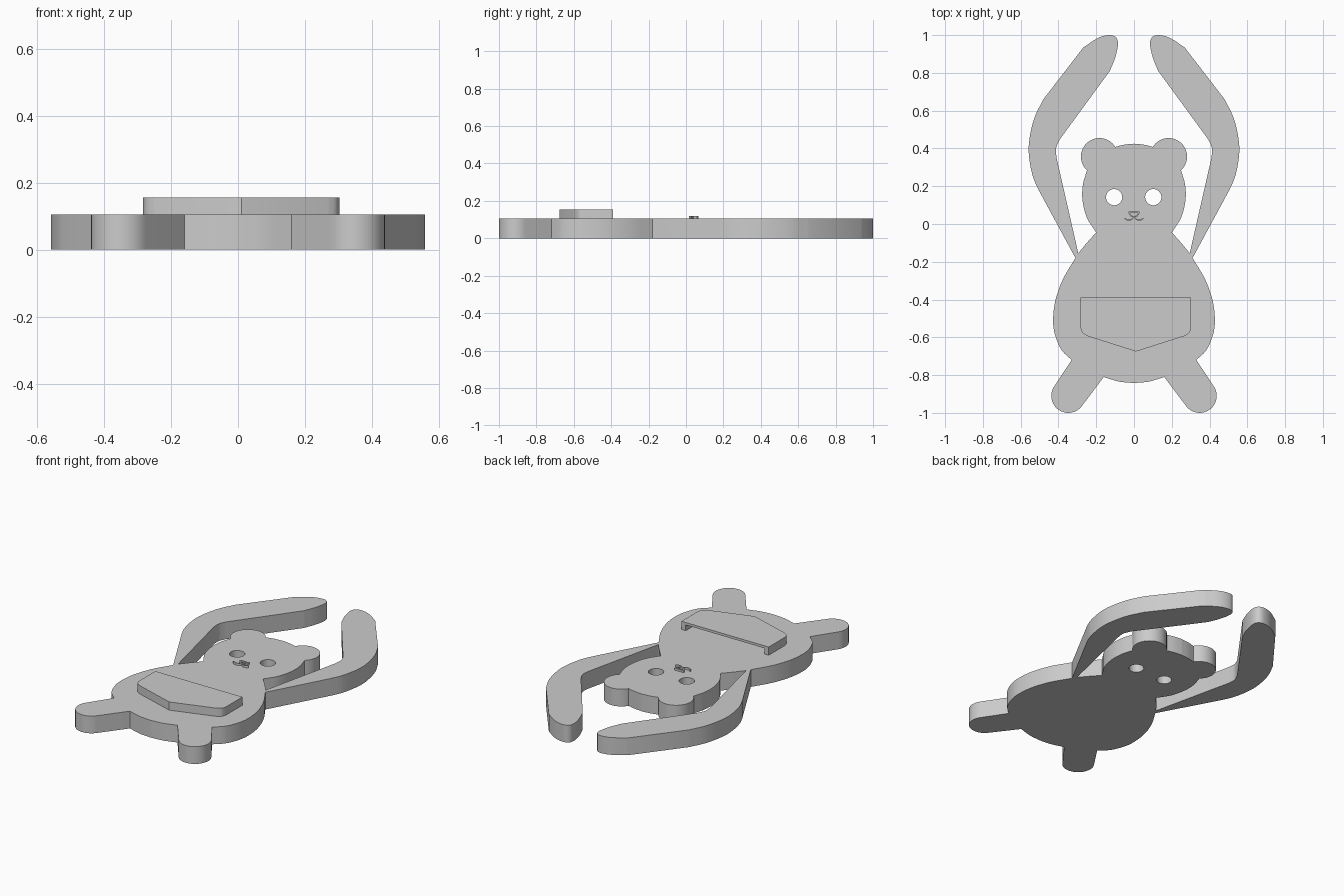
import bpy
import bmesh
from math import sin, cos, radians
from mathutils import Vector

if "Cube" in bpy.data.objects:
    bpy.data.objects.remove(bpy.data.objects["Cube"], do_unlink=True)

grey = bpy.data.materials.new("plain grey")
grey.use_nodes = True
grey.diffuse_color = (0.6, 0.6, 0.6, 1)
grey.node_tree.nodes["Principled BSDF"].inputs["Base Color"].default_value = (0.6, 0.6, 0.6, 1)


def smooth(pts, steps=6):
    """Catmull-Rom curve through the points."""
    p = [Vector(q) for q in pts]
    p = [2 * p[0] - p[1]] + p + [2 * p[-1] - p[-2]]
    out = []
    for a, b, c, d in zip(p, p[1:], p[2:], p[3:]):
        for i in range(steps):
            t = i / steps
            out.append(0.5 * (2 * b + (c - a) * t + (2 * a - 5 * b + 4 * c - d) * t * t
                              + (3 * b - a - 3 * c + d) * t ** 3))
    return out + [p[-2]]


def arc(x, y, r, start, end, n=20):
    angles = [radians(start + (end - start) * i / n) for i in range(n + 1)]
    return [Vector((x + r * cos(a), y + r * sin(a))) for a in angles]


def ribbon(pts, width):
    """Outline of a stroke of constant width."""
    p = [Vector(q) for q in pts]
    left, right = [], []
    for i, q in enumerate(p):
        d = (p[min(i + 1, len(p) - 1)] - p[max(i - 1, 0)]).normalized() * width / 2
        left.append(q + Vector((-d.y, d.x)))
        right.append(q - Vector((-d.y, d.x)))
    return left + right[::-1]


def slab(name, loops, z0, z1):
    """Extrude closed outlines between two heights; inner loops become holes."""
    cu = bpy.data.curves.new(name, "CURVE")
    cu.dimensions = "2D"
    cu.fill_mode = "BOTH"
    cu.extrude = (z1 - z0) / 2
    for loop in loops:
        sp = cu.splines.new("POLY")
        sp.points.add(len(loop) - 1)
        for pt, q in zip(sp.points, loop):
            pt.co = (q[0], q[1], 0, 1)
        sp.use_cyclic_u = True
    ob = bpy.data.objects.new(name, cu)
    bpy.context.collection.objects.link(ob)
    bpy.ops.object.select_all(action="DESELECT")
    ob.select_set(True)
    bpy.context.view_layer.objects.active = ob
    bpy.ops.object.convert(target="MESH")
    ob = bpy.context.object
    ob.name = name
    bm = bmesh.new()
    bm.from_mesh(ob.data)
    bmesh.ops.remove_doubles(bm, verts=bm.verts, dist=0.0002)
    bmesh.ops.translate(bm, verts=bm.verts, vec=(0, 0, (z0 + z1) / 2))
    bmesh.ops.recalc_face_normals(bm, faces=bm.faces)
    bm.to_mesh(ob.data)
    bm.free()
    ob.data.materials.clear()
    ob.data.materials.append(grey)
    bpy.ops.object.shade_smooth_by_angle(angle=radians(30))
    return ob


# Half silhouette, from the crown down to the tail
half = smooth([(0, 0.425), (0.05, 0.42), (0.1, 0.408)])
half += arc(0.183, 0.357, 0.098, 145, -48)
half += smooth([(0.252, 0.275), (0.27, 0.21), (0.273, 0.13), (0.25, 0.035), (0.2, -0.045)])
half += smooth([(0.205, -0.05), (0.25, -0.1), (0.295, -0.155)])
# raised arm: inner edge, hand, outer edge
half += smooth([(0.41, 0.35), (0.413, 0.4), (0.395, 0.445)])
half += smooth([(0.128, 0.81), (0.1, 0.88), (0.085, 0.95), (0.095, 0.988), (0.13, 1.0),
                (0.19, 0.985), (0.268, 0.935)])
half += smooth([(0.48, 0.66), (0.528, 0.56), (0.555, 0.44), (0.555, 0.35), (0.535, 0.25), (0.505, 0.18)])
# belly and leg
half += smooth([(0.31, -0.18), (0.375, -0.29), (0.415, -0.4), (0.428, -0.5), (0.42, -0.58),
                (0.385, -0.665), (0.33, -0.72)])
half += arc(0.348, -0.91, 0.09, 35, -145)
half += smooth([(0.16, -0.81), (0.08, -0.834), (0, -0.842)])
outline = half + [Vector((-p.x, p.y)) for p in half[-2:0:-1]]

eyes = [arc(x, 0.142, 0.043, 0, 348, 29) for x in (-0.105, 0.102)]
slab("bear_body", [outline] + eyes, 0, 0.105)

# Nose and mouth
slab("nose", [ribbon([(-0.03, 0.062), (0.03, 0.062)], 0.007)], 0.1, 0.118)
for s, side in ((1, "left"), (-1, "right")):
    slab(side + "_nose_edge", [ribbon([(s * 0.029, 0.062), (s * 0.014, 0.042), (0, 0.038)], 0.007)],
         0.1, 0.118)
    slab(side + "_mouth", [ribbon(smooth([(0, 0.036), (s * 0.014, 0.024), (s * 0.032, 0.02),
                                          (s * 0.05, 0.03)], 3), 0.006)], 0.1, 0.118)

# Pouch: wall open toward the head, closed by a thin cover
cx = 0.01


def pouch_edge(w, corner, tip):
    right = [(w, -0.39)] + smooth([(w, corner), (w - 0.01, corner - 0.025), (w - 0.035, corner - 0.043)], 4)
    right = [Vector(p) for p in right]
    return ([Vector((cx + p.x, p.y)) for p in right] + [Vector((cx, tip))]
            + [Vector((cx - p.x, p.y)) for p in right[::-1]])


outer = pouch_edge(0.293, -0.55, -0.675)
inner = pouch_edge(0.265, -0.535, -0.645)
slab("pouch_wall", [outer + inner[::-1]], 0.1, 0.142)
slab("pouch_cover", [outer], 0.14, 0.155)
